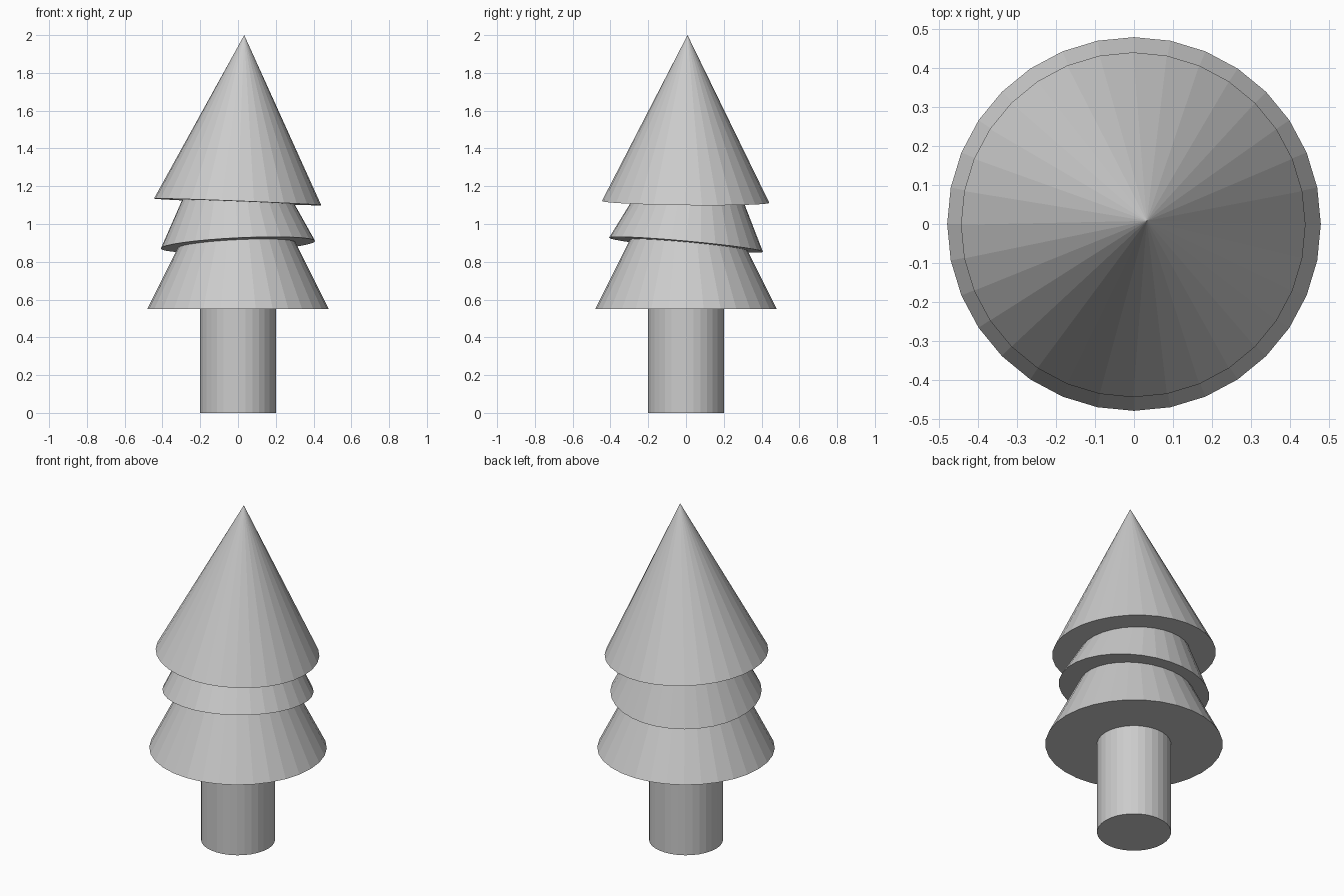
import bpy
from mathutils import Vector

if "Cube" in bpy.data.objects:
    bpy.data.objects.remove(bpy.data.objects["Cube"])

SIDES = 32


def tier(name, radius, base, apex):
    """Cone whose axis runs from the base centre to the apex, so it may lean."""
    base, apex = Vector(base), Vector(apex)
    axis = apex - base
    bpy.ops.mesh.primitive_cone_add(vertices=SIDES, radius1=radius, radius2=0,
                                    depth=axis.length, location=(base + apex) / 2)
    cone = bpy.context.object
    cone.name = name
    cone.rotation_mode = 'QUATERNION'
    cone.rotation_quaternion = Vector((0, 0, 1)).rotation_difference(axis)


# Trunk, running slightly into the lowest tier
bpy.ops.mesh.primitive_cylinder_add(vertices=SIDES, radius=0.2, depth=0.6,
                                    location=(0, 0, 0.3))
bpy.context.object.name = "trunk"

# Foliage: level bottom tier, the upper two lean a little
tier("lower_foliage", 0.48, (0, 0, 0.55), (0, 0, 1.51))
tier("middle_foliage", 0.409, (0, 0, 0.89), (-0.04, 0.075, 1.71))
tier("upper_foliage", 0.443, (-0.002, -0.002, 1.117), (0.033, 0.008, 2.0))
